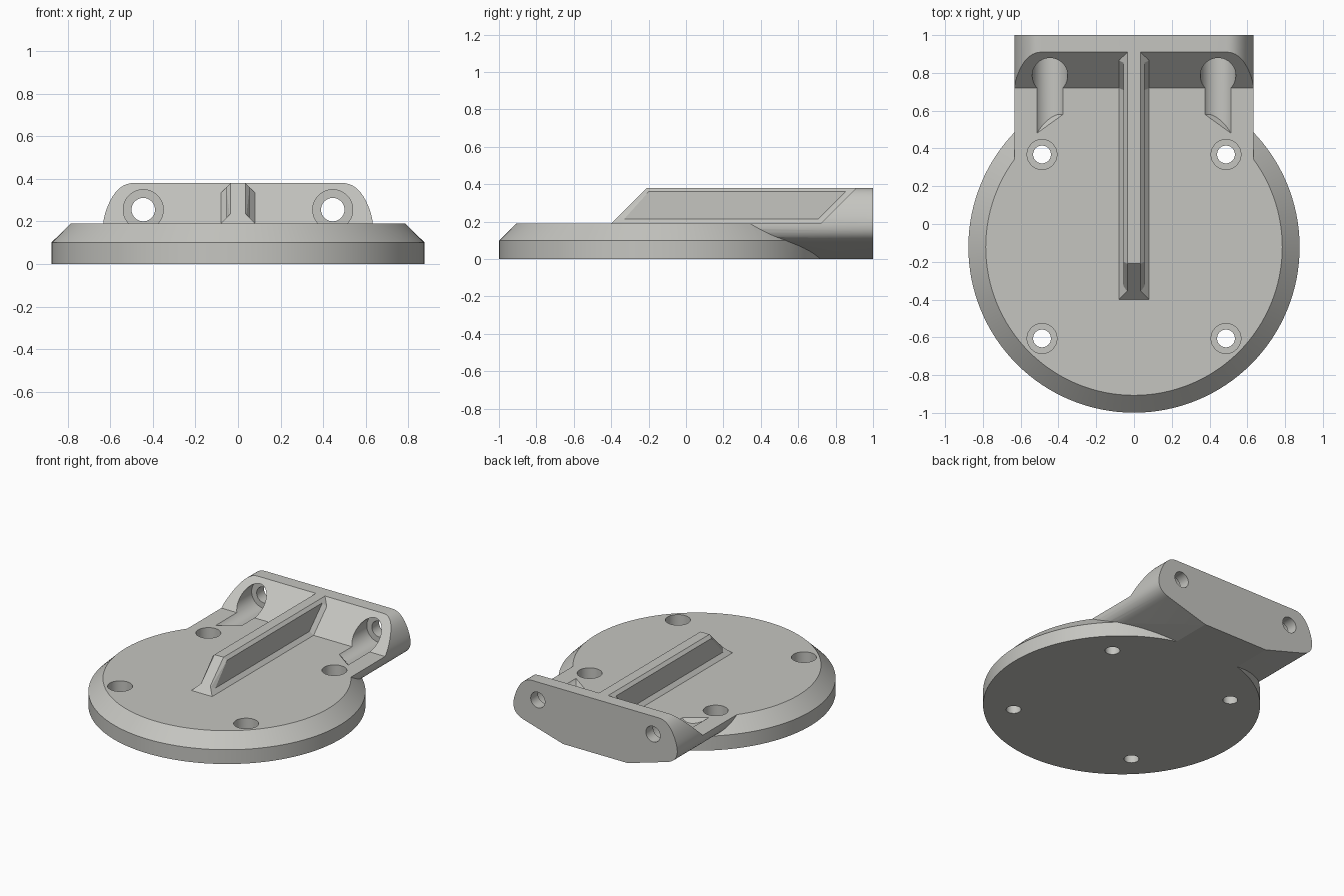
import bpy, bmesh, math
from mathutils import Vector

if "Cube" in bpy.data.objects:
    bpy.data.objects.remove(bpy.data.objects["Cube"])

GREY = bpy.data.materials.new("light_grey")
GREY.diffuse_color = (0.56, 0.56, 0.53, 1)
GREY.use_nodes = True
GREY.node_tree.nodes["Principled BSDF"].inputs["Base Color"].default_value = GREY.diffuse_color

TOP, HIGH, DISC_Y = 0.19, 0.38, -0.122


def finish(name, bm):
    bmesh.ops.recalc_face_normals(bm, faces=bm.faces)
    me = bpy.data.meshes.new(name)
    bm.to_mesh(me)
    bm.free()
    ob = bpy.data.objects.new(name, me)
    bpy.context.collection.objects.link(ob)
    me.materials.append(GREY)
    return ob


def prism(name, ring_a, ring_b):
    """Solid between two matching rings of points."""
    bm = bmesh.new()
    a = [bm.verts.new(p) for p in ring_a]
    b = [bm.verts.new(p) for p in ring_b]
    bm.faces.new(a)
    bm.faces.new(b)
    for i in range(len(a)):
        j = (i + 1) % len(a)
        bm.faces.new((a[i], a[j], b[j], b[i]))
    return finish(name, bm)


def hull(name, pts):
    """Convex solid around points, mirrored across x."""
    bm = bmesh.new()
    for x, y, z in pts:
        for s in (-1, 1):
            bm.verts.new((s * x, y, z))
    res = bmesh.ops.convex_hull(bm, input=bm.verts)
    loose = [v for v in bm.verts if not v.link_faces]
    bmesh.ops.delete(bm, geom=loose, context='VERTS')
    bmesh.ops.dissolve_limit(bm, angle_limit=0.02, verts=bm.verts, edges=bm.edges)
    return finish(name, bm)


def circle(r, n=64):
    return [(r * math.cos(2 * math.pi * i / n), r * math.sin(2 * math.pi * i / n)) for i in range(n)]


def boolean(ob, other, op):
    m = ob.modifiers.new("bool", 'BOOLEAN')
    m.operation, m.object, m.solver = op, other, 'EXACT'
    bpy.context.view_layer.objects.active = ob
    bpy.ops.object.modifier_apply(modifier=m.name)
    bpy.data.objects.remove(other)


def bezier(a, c, b, n=10):
    a, b, c = Vector(a), Vector(b), Vector(c)
    return [tuple(a * (1 - t) ** 2 + c * 2 * t * (1 - t) + b * t * t)
            for t in (i / n for i in range(n + 1))]


def smooth(ob):
    bpy.ops.object.select_all(action='DESELECT')
    ob.select_set(True)
    bpy.context.view_layer.objects.active = ob
    bpy.ops.object.shade_smooth_by_angle(angle=math.radians(15))


# Round base disc with a chamfered rim
bm = bmesh.new()
rings = [[bm.verts.new((x, y + DISC_Y, z)) for x, y in circle(r, 128)]
         for r, z in ((0.877, 0), (0.877, 0.1), (0.785, TOP))]
bm.faces.new(rings[0])
bm.faces.new(rings[2])
for lo, hi in zip(rings, rings[1:]):
    for i in range(128):
        j = (i + 1) % 128
        bm.faces.new((lo[i], lo[j], hi[j], hi[i]))
body = finish("mounting_base", bm)

# Rear block: rounded section run along y, then cut to a sloped front
half = [(0.25, 0.0)] + bezier((0.557, 0.09), (0.665, 0.1217), (0.62, 0.25)) \
    + bezier((0.62, 0.25), (0.575, HIGH), (0.49, HIGH))[1:]
section = half + [(-x, z) for x, z in reversed(half)]
block = prism("rear_block", [(x, 0.0, z) for x, z in section], [(x, 1.0, z) for x, z in section])
wedge = [(-0.3, TOP), (0.72, TOP), (1.02, 0.49), (-0.3, 0.49)]
boolean(block, prism("wedge", [(-1, y, z) for y, z in wedge], [(1, y, z) for y, z in wedge]), 'DIFFERENCE')
boolean(body, block, 'UNION')

# Four counterbored screw holes through the disc
for x in (-0.487, 0.487):
    for y in (0.368, -0.606):
        for r, z0 in ((0.079, 0.08), (0.047, -0.1)):
            boolean(body, prism("drill", [(x + u, y + v, z0) for u, v in circle(r)],
                                [(x + u, y + v, 0.3) for u, v in circle(r)]), 'DIFFERENCE')

# Two horizontal screw holes in the rear block, with slanted-ended channels
for s in (-1, 1):
    cx, cz = 0.445, 0.255
    ring = circle(0.094)
    boolean(body, prism("channel",
                        [(s * (cx + u), 0.53 - 0.72 * u - (cz + v - TOP), cz + v) for u, v in ring],
                        [(s * (cx + u), 0.92, cz + v) for u, v in ring]), 'DIFFERENCE')
    ring = circle(0.055)
    boolean(body, prism("bolt_hole", [(s * (cx + u), 0.85, cz + v) for u, v in ring],
                        [(s * (cx + u), 1.1, cz + v) for u, v in ring]), 'DIFFERENCE')
smooth(body)

# Central rib: web with bevelled top and front edges, flared foot and flared wall joint
LOW = 0.17


def front(z):
    return -0.4 + (z - TOP) * 1.0


def wall(z):
    return 0.53 + z


rib = hull("center_rib", [(0.035, front(TOP), TOP), (0.035, front(HIGH), HIGH),
                          (0.035, wall(HIGH) + 0.01, HIGH), (0.035, 0.8, LOW), (0.035, front(TOP), LOW),
                          (0.055, front(TOP) + 0.03, LOW), (0.055, front(0.36) + 0.03, 0.36),
                          (0.055, 0.9, 0.36), (0.055, 0.8, LOW)])
foot = hull("rib_foot", [(0.08, front(TOP), TOP), (0.08, 0.76, TOP), (0.08, front(TOP), LOW), (0.08, 0.76, LOW),
                         (0.035, front(0.235), 0.235), (0.035, 0.8, 0.235)])
joint = hull("rib_joint", [(0.08, wall(TOP) + 0.01, LOW), (0.08, wall(TOP), TOP), (0.08, wall(0.335), 0.335),
                           (0.035, wall(HIGH), HIGH), (0.035, wall(HIGH) - 0.065, HIGH),
                           (0.035, wall(TOP) - 0.065, TOP), (0.035, wall(TOP) - 0.065, LOW),
                           (0.08, wall(0.335) + 0.02, 0.335), (0.035, wall(HIGH) + 0.01, HIGH)])
boolean(rib, foot, 'UNION')
boolean(rib, joint, 'UNION')
